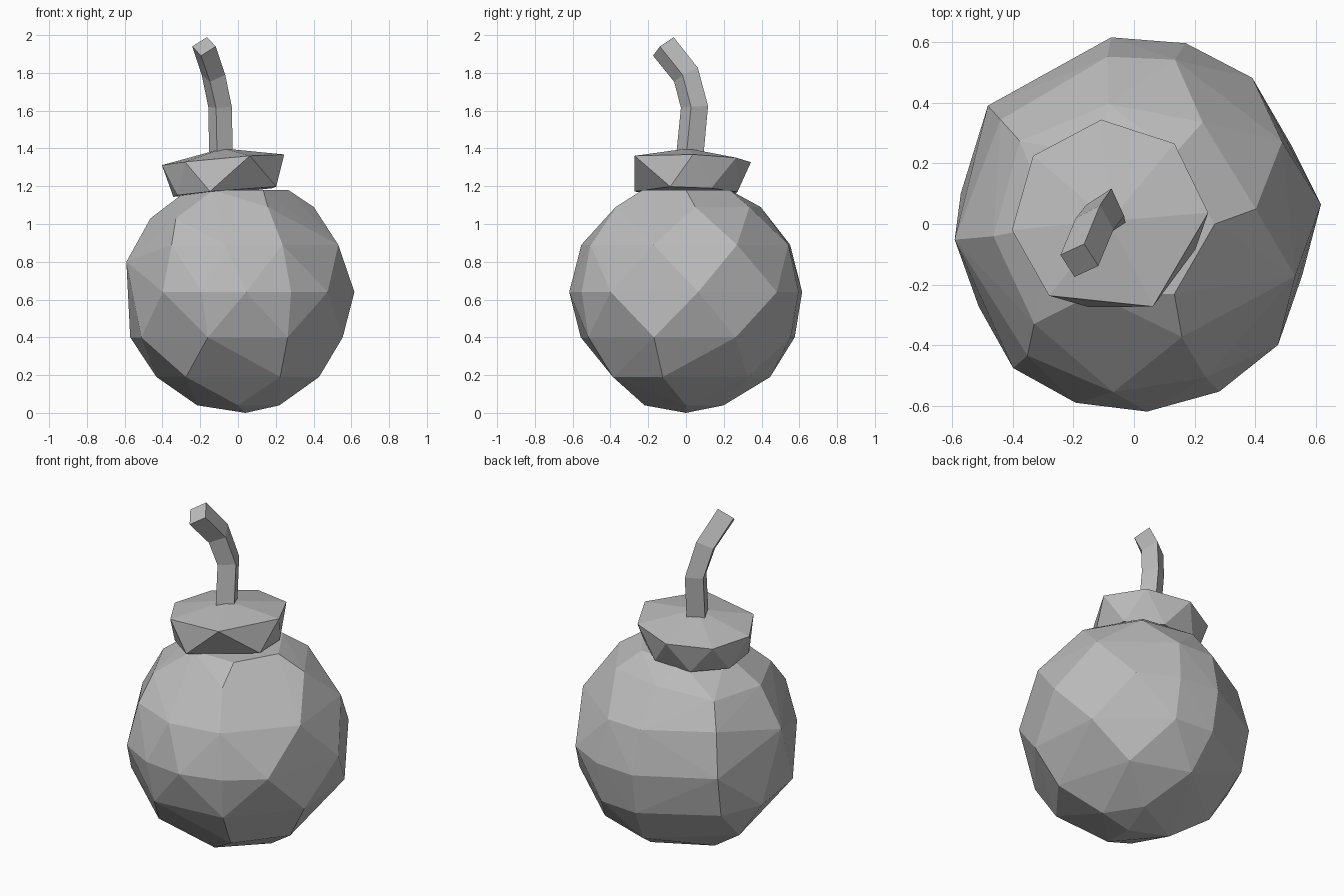
import bpy, bmesh
from math import cos, sin, radians, sqrt
from mathutils import Vector

cube = bpy.data.objects.get("Cube")
if cube:
    bpy.data.objects.remove(cube)

grey = bpy.data.materials.new("plain_grey")
grey.use_nodes = True
colour = (0.5, 0.5, 0.5, 1)
grey.diffuse_color = colour
grey.node_tree.nodes["Principled BSDF"].inputs["Base Color"].default_value = colour


def finish(bm, name):
    """Turn a bmesh into a flat shaded object."""
    bmesh.ops.recalc_face_normals(bm, faces=bm.faces)
    mesh = bpy.data.meshes.new(name)
    bm.to_mesh(mesh)
    bm.free()
    mesh.materials.append(grey)
    obj = bpy.data.objects.new(name, mesh)
    bpy.context.collection.objects.link(obj)
    return obj


def faceted(points, name):
    """Wrap a faceted skin round the points."""
    bm = bmesh.new()
    for p in points:
        bm.verts.new(p)
    hull = bmesh.ops.convex_hull(bm, input=bm.verts)
    loose = set(hull["geom_interior"]) | set(hull["geom_unused"])
    bmesh.ops.delete(bm, geom=[v for v in loose if isinstance(v, bmesh.types.BMVert)],
                     context="VERTS")
    return finish(bm, name)


def polar(radius, degrees, z, centre=(0, 0)):
    a = radians(degrees)
    return Vector((centre[0] + radius * cos(a), centre[1] + radius * sin(a), z))


# Body: a roughly cut ball, with uneven corners along each height band
RADIUS = 0.62
bands = {
    0.04: (-90, 0, 65, 170),
    0.19: (-128, -60, -16, 47, 94, 165),
    0.40: (-106, -63, -17, 27, 73, 97, 144, 170, 208),
    0.64: (-130, -108, -86, -63, -40, 6, 51, 74, 97, 141),
    0.80: (185,),
    0.89: (-129, -97, -65, -18, 29, 76, 99, 142),
    1.03: (-135, 144, 185),
    1.09: (-67, 7, 56, 102),
    1.18: range(0, 360, 60),
}
corners = [Vector((0.04, 0, 0))]
for z, angles in bands.items():
    r = sqrt(RADIUS ** 2 - (z - RADIUS) ** 2)
    corners += [polar(r, a, z) for a in angles]
faceted(corners, "round_body")

# Collar: a leaning, flared cap with a low peak
rim = [polar(0.325, a, 1.34, (-0.08, 0.02)) for a in (3, 49, 95, 141, 187, 232, 296)]
foot = [polar(0.285, a, 1.17, (-0.07, 0)) for a in (28, 73, 118, 163, 208, 254, 343)]
for p in rim + foot:
    p.z += 0.09 * (p.x + 0.08) - 0.03 * p.y
faceted(rim + foot + [Vector((-0.08, 0.01, 1.4))], "collar")

# Fuse: a square rod swept along a bent path
path = [Vector(p) for p in ((-0.09, 0.02, 1.36), (-0.095, 0.045, 1.62),
                            (-0.13, 0, 1.79), (-0.18, -0.12, 1.94))]
side = Vector((0.96, -0.28, 0))
bm = bmesh.new()
rings = []
for i, p in enumerate(path):
    along = path[min(i + 1, len(path) - 1)] - path[max(i - 1, 0)]
    up = along.normalized().cross(side).normalized()
    offsets = (side * 0.065, up * 0.075, side * -0.065, up * -0.075)
    rings.append([bm.verts.new(p + o) for o in offsets])
for a, b in zip(rings, rings[1:]):
    for k in range(4):
        n = (k + 1) % 4
        bm.faces.new((a[k], a[n], b[n], b[k]))
bm.faces.new(rings[0])
bm.faces.new(rings[-1])
finish(bm, "fuse")
